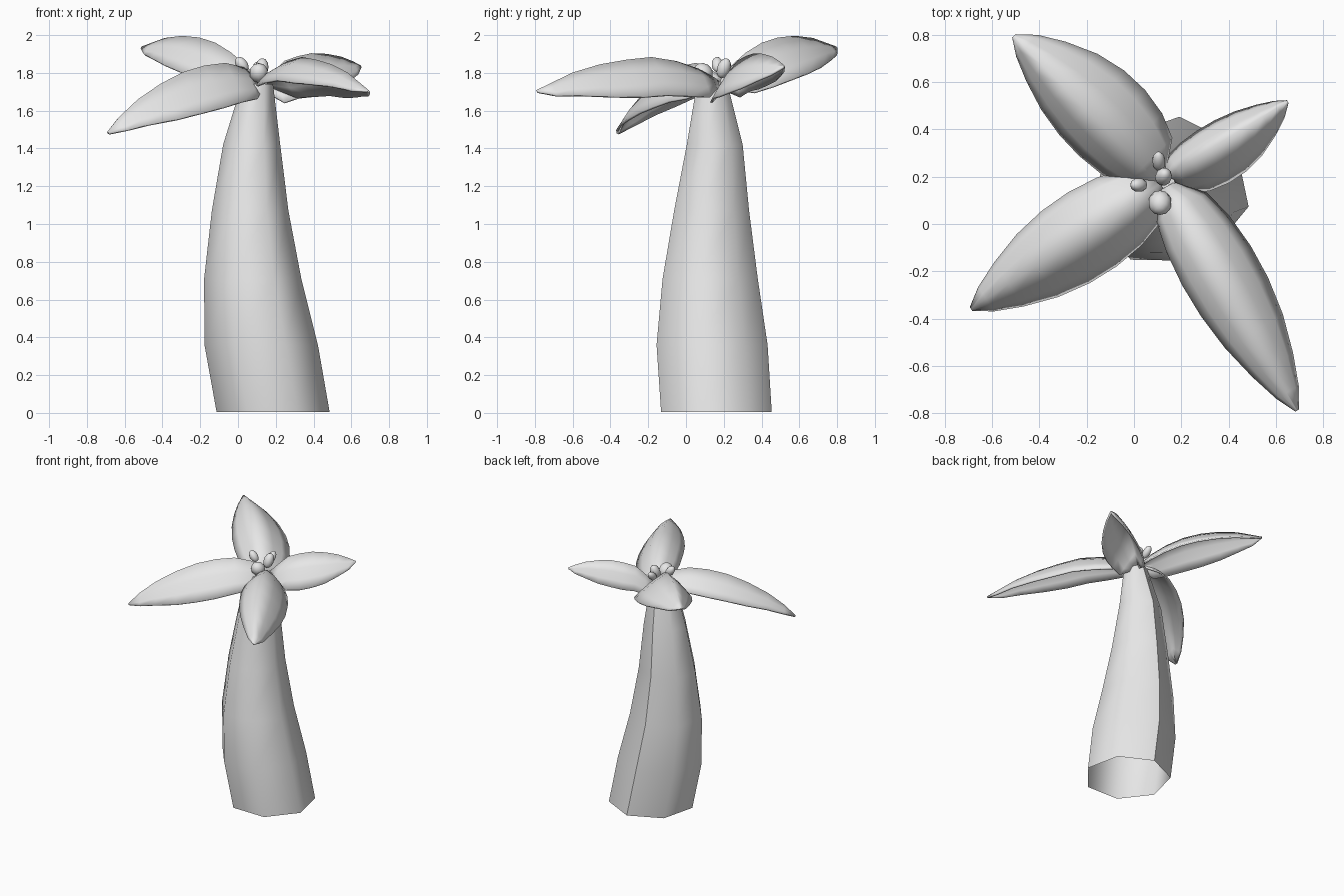
import bpy, bmesh, math
from mathutils import Vector

cube = bpy.data.objects.get("Cube")
if cube:
    bpy.data.objects.remove(cube, do_unlink=True)

# One plain grey for the whole plant
grey = bpy.data.materials.new("plain_grey")
grey.use_nodes = True
COLOUR = (0.8, 0.8, 0.8, 1.0)
grey.diffuse_color = COLOUR
grey.node_tree.nodes["Principled BSDF"].inputs["Base Color"].default_value = COLOUR


def finish(name, bm):
    """Turn a bmesh into a smooth shaded object."""
    bmesh.ops.recalc_face_normals(bm, faces=bm.faces[:])
    for f in bm.faces:
        f.smooth = True
    mesh = bpy.data.meshes.new(name)
    bm.to_mesh(mesh)
    bm.free()
    mesh.materials.append(grey)
    ob = bpy.data.objects.new(name, mesh)
    bpy.context.collection.objects.link(ob)
    return ob


def interp(points, t):
    """Piecewise linear lookup in a list of (t, value) pairs."""
    for (t0, v0), (t1, v1) in zip(points, points[1:]):
        if t <= t1:
            return v0 + (v1 - v0) * (t - t0) / (t1 - t0)
    return points[-1][1]


# Trunk: seven-sided leaning tube, open below, with one hard seam
SIDES, PHASE = 7, math.radians(89)
RINGS = [  # z, centre x, centre y, radius
    (0.005, 0.187, 0.147, 0.307), (0.36, 0.124, 0.124, 0.308),
    (0.71, 0.079, 0.116, 0.264), (1.07, 0.065, 0.126, 0.208),
    (1.42, 0.073, 0.145, 0.155), (1.74, 0.103, 0.135, 0.085)]
bm = bmesh.new()
rings = []
for z, cx, cy, r in RINGS:
    ring = []
    for i in range(SIDES):
        a = PHASE + i * math.tau / SIDES
        ring.append(bm.verts.new((cx + r * math.cos(a), cy + r * math.sin(a), z)))
    rings.append(ring)
for low, high in zip(rings, rings[1:]):
    for i in range(SIDES):
        j = (i + 1) % SIDES
        bm.faces.new((low[i], low[j], high[j], high[i]))
    bm.edges.get((low[0], high[0])).smooth = False
bm.faces.new(rings[-1])
for i in range(SIDES):
    bm.edges.get((rings[-1][i], rings[-1][(i + 1) % SIDES])).smooth = False
finish("trunk", bm)

# Leaves: arched blades, drooping either side of a ridge
STATIONS = (0, 0.1, 0.22, 0.36, 0.5, 0.65, 0.8, 0.92, 1.0)
WIDTH = [(0, 0.2), (0.1, 0.74), (0.22, 0.92), (0.36, 1.0), (0.5, 0.98),
         (0.65, 0.85), (0.8, 0.6), (0.92, 0.33), (1.0, 0.05)]
ACROSS = (-1, -0.75, -0.45, 0, 0.45, 0.75, 1)


def leaf(name, base, tip, ridge, left, right, power=1.5):
    """left and right are (half width, droop) either side of the ridge."""
    base, tip = Vector(base), Vector(tip)
    side = (tip - base).normalized().orthogonal()
    bm = bmesh.new()
    rows = []
    for t in STATIONS:
        p, z, w = base.lerp(tip, t), interp(ridge, t), interp(WIDTH, t)
        row = []
        for u in ACROSS:
            half, droop = left if u > 0 else right
            q = p + side * (u * half * w)
            row.append(bm.verts.new((q.x, q.y, z - droop * w * abs(u) ** power)))
        rows.append(row)
    for a, b in zip(rows, rows[1:]):
        for i in range(len(ACROSS) - 1):
            bm.faces.new((a[i], a[i + 1], b[i + 1], b[i]))
    ob = finish(name, bm)
    if ob.data.polygons[0].normal.z < 0:
        ob.data.flip_normals()
    thick = ob.modifiers.new("thickness", 'SOLIDIFY')
    thick.thickness = 0.012
    thick.offset = -1
    return ob


leaf("front_left_leaf", (0.14, 0.16), (0.69, -0.79),
     [(0, 1.77), (0.15, 1.85), (0.35, 1.885), (0.55, 1.865), (0.75, 1.825), (1, 1.71)],
     (0.18, 0.2), (0.155, 0.12))
leaf("front_right_leaf", (0.11, 0.17), (-0.69, -0.36),
     [(0, 1.77), (0.15, 1.86), (0.4, 1.835), (0.55, 1.79), (0.75, 1.695), (0.9, 1.59), (1, 1.49)],
     (0.19, 0.22), (0.185, 0.13), 1.2)
leaf("back_right_leaf", (0.1, 0.18), (-0.51, 0.795),
     [(0, 1.76), (0.15, 1.88), (0.4, 1.975), (0.6, 2.0), (0.8, 1.985), (1, 1.94)],
     (0.16, 0.18), (0.235, 0.19), 1.2)
leaf("back_left_leaf", (0.13, 0.2), (0.65, 0.52),
     [(0, 1.74), (0.2, 1.86), (0.45, 1.905), (0.7, 1.9), (0.85, 1.88), (1, 1.84)],
     (0.095, 0.17), (0.165, 0.21), 1.2)

# Buds: small rounded knobs leaning out of the crown
CROWN = Vector((0.11, 0.165, 1.73))
BUDS = [("right_bud", (0.02, 0.165, 1.845), 0.03, 0.045),
        ("middle_bud", (0.125, 0.2, 1.825), 0.036, 0.055),
        ("front_bud", (0.11, 0.09, 1.80), 0.05, 0.055),
        ("back_bud", (0.105, 0.265, 1.82), 0.028, 0.05)]
for name, centre, radius, length in BUDS:
    bm = bmesh.new()
    bmesh.ops.create_uvsphere(bm, u_segments=10, v_segments=7, radius=1)
    ob = finish(name, bm)
    ob.location = centre
    ob.scale = (radius, radius, length)
    ob.rotation_euler = (Vector(centre) - CROWN).to_track_quat('Z', 'Y').to_euler()
